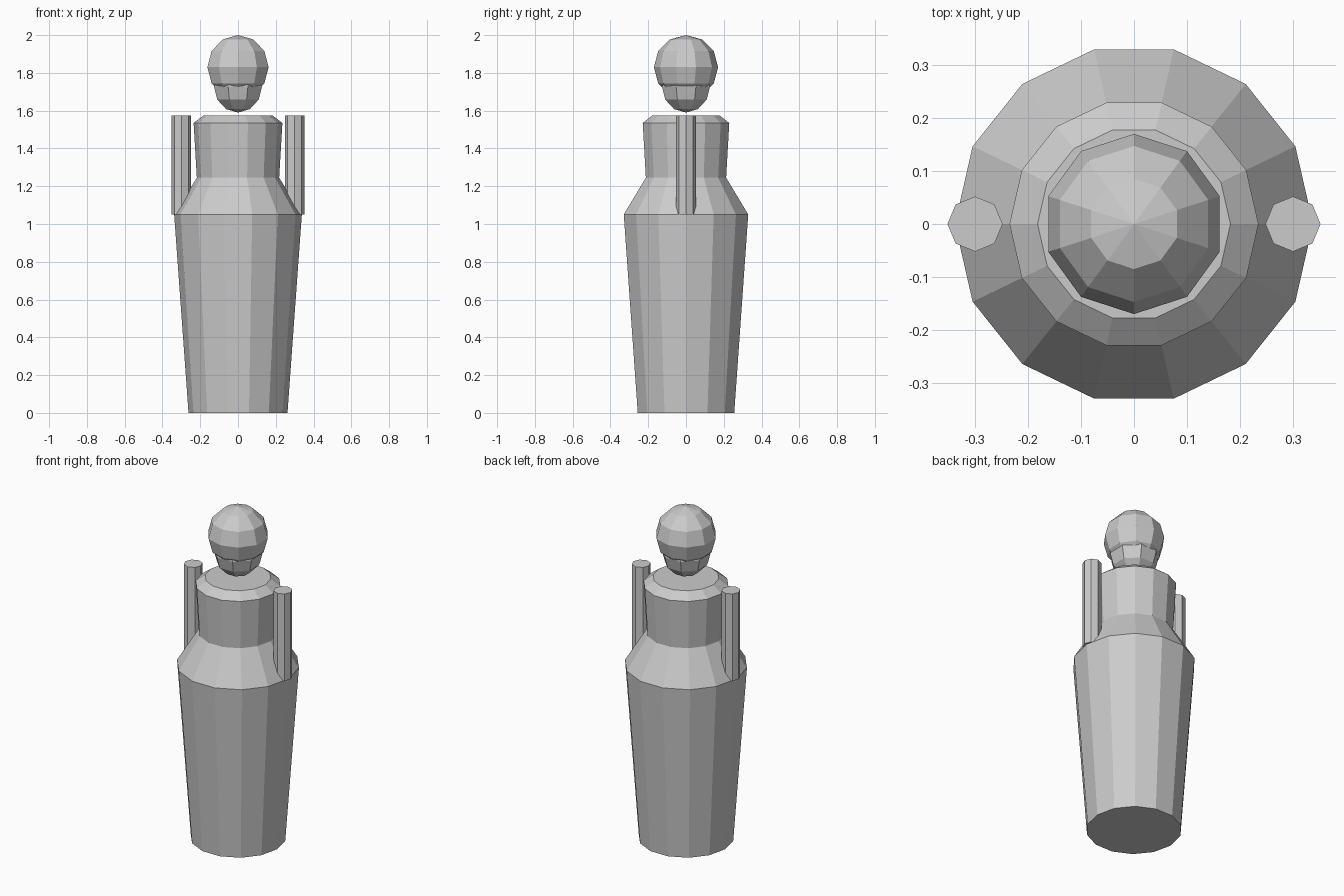
import bpy
import bmesh
import math
from mathutils import Matrix

cube = bpy.data.objects.get("Cube")
if cube:
    bpy.data.objects.remove(cube, do_unlink=True)

# One plain grey for everything
grey = bpy.data.materials.new("plain_grey")
grey.use_nodes = True
grey.diffuse_color = (0.6, 0.6, 0.6, 1)
grey.node_tree.nodes["Principled BSDF"].inputs["Base Color"].default_value = (0.6, 0.6, 0.6, 1)


def finish(name, bm, location):
    """Turn a bmesh into a flat-shaded object."""
    bmesh.ops.recalc_face_normals(bm, faces=bm.faces)
    mesh = bpy.data.meshes.new(name)
    bm.to_mesh(mesh)
    bm.free()
    mesh.materials.append(grey)
    obj = bpy.data.objects.new(name, mesh)
    obj.location = location
    bpy.context.collection.objects.link(obj)
    return obj


def lathe(name, profile, sides, location=(0, 0, 0)):
    """Closed solid from (radius, height) rings, capped at both ends."""
    bm = bmesh.new()
    rings = []
    for radius, z in profile:
        angles = [math.tau * i / sides for i in range(sides)]
        rings.append([bm.verts.new((radius * math.cos(a), radius * math.sin(a), z))
                      for a in angles])
    for low, high in zip(rings, rings[1:]):
        for i in range(sides):
            j = (i + 1) % sides
            bm.faces.new((low[i], low[j], high[j], high[i]))
    bm.faces.new(rings[0][::-1])
    bm.faces.new(rings[-1])
    return finish(name, bm, location)


def ball(name, radius, sides, z, turn=0.0):
    """Coarse sphere with six bands."""
    bm = bmesh.new()
    bmesh.ops.create_uvsphere(bm, u_segments=sides, v_segments=6, radius=radius,
                              matrix=Matrix.Rotation(turn, 4, 'Z'))
    return finish(name, bm, (0, 0, z))


# Robe: tapered skirt, sloped hips, flared chest and bevelled shoulders
lathe("robe", [(0.262, 0), (0.338, 1.05), (0.218, 1.245),
               (0.235, 1.535), (0.182, 1.575)], 14)

# Arms: upright octagonal posts
for side, x in (("left", 0.3), ("right", -0.3)):
    lathe(side + "_arm", [(0.052, 1.05), (0.052, 1.575)], 8, (x, 0, 0))

# Head floats above the shoulders, with a smaller jaw set into it
ball("head", 0.17, 10, 1.83)
ball("jaw", 0.137, 8, 1.727, math.pi / 8)
